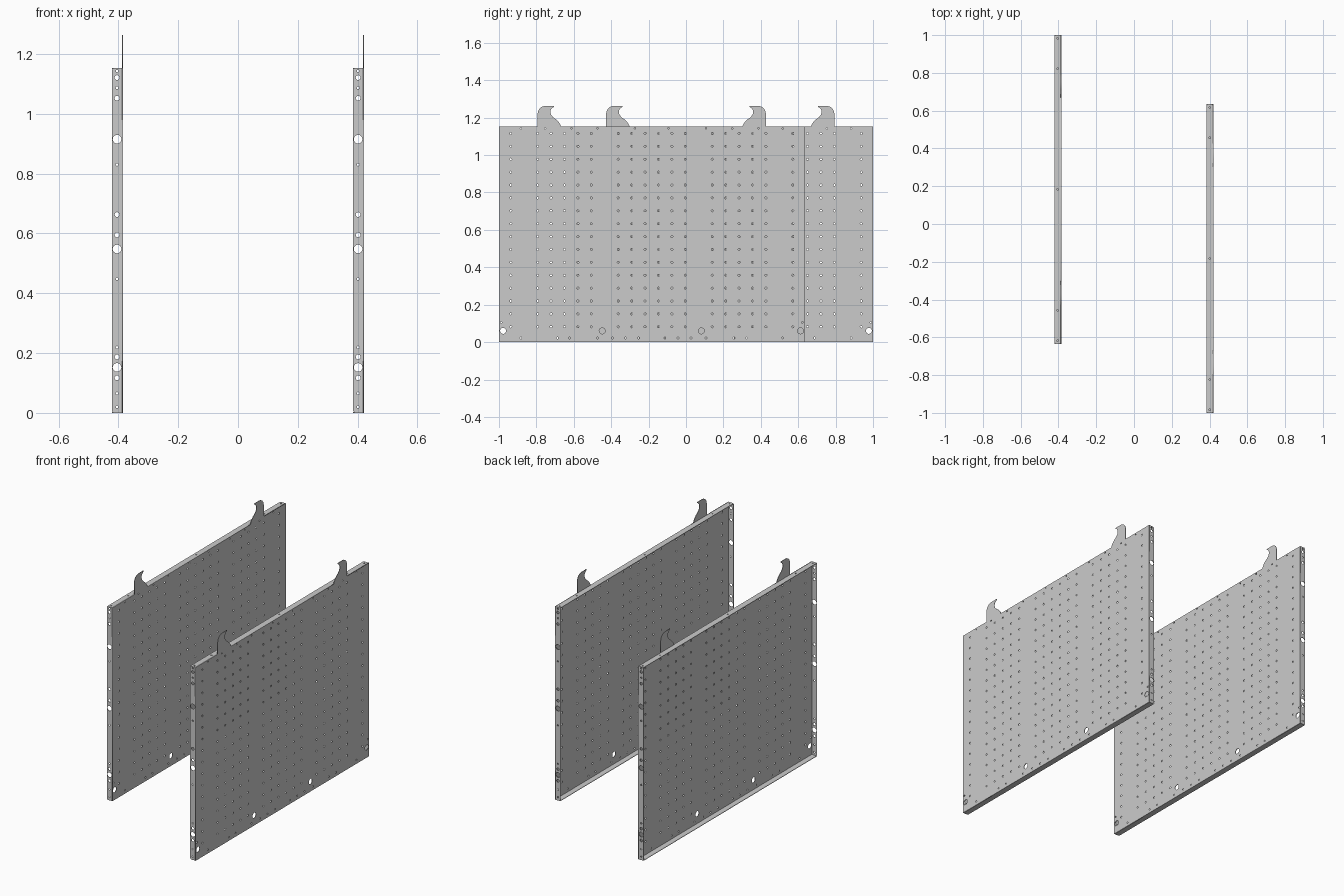
import bpy
from math import sin, cos, tau
from mathutils import Matrix, Vector

if "Cube" in bpy.data.objects:
    bpy.data.objects.remove(bpy.data.objects["Cube"])

HALF, HEIGHT, DEPTH, T = 0.817, 1.153, 0.036, 0.003
PANELS = {"left": Vector((-0.385, 0.183, 0)), "right": Vector((0.421, -0.183, 0))}


def axes(u, v, n):
    return Matrix((u, v, n)).transposed().to_4x4()


SIDE = axes((0, 1, 0), (0, 0, 1), (1, 0, 0))    # profile drawn in y, z
END = axes((1, 0, 0), (0, 0, 1), (0, -1, 0))    # profile drawn in x, z
FLAT = axes((1, 0, 0), (0, 1, 0), (0, 0, 1))    # profile drawn in x, y


def plate(name, outline, holes, orient):
    """Thin plate cut from an outline with round holes (u, v, radius)."""
    curve = bpy.data.curves.new(name, 'CURVE')
    curve.dimensions, curve.fill_mode, curve.extrude = '2D', 'BOTH', T / 2
    loops = [outline]
    for u, v, r in holes:
        n = 16 if r > 0.007 else 8
        loops.append([(u + r * cos(tau * i / n), v + r * sin(tau * i / n)) for i in range(n)])
    for loop in loops:
        s = curve.splines.new('POLY')
        s.points.add(len(loop) - 1)
        for p, (u, v) in zip(s.points, loop):
            p.co = (u, v, 0, 1)
        s.use_cyclic_u = True
    tmp = bpy.data.objects.new(name + "_tmp", curve)
    bpy.context.collection.objects.link(tmp)
    bpy.context.view_layer.update()
    mesh = bpy.data.meshes.new_from_object(tmp.evaluated_get(bpy.context.evaluated_depsgraph_get()))
    bpy.data.objects.remove(tmp)
    bpy.data.curves.remove(curve)
    mesh.transform(orient)
    mesh.name = name
    return mesh


def place(mesh, name, offset):
    """Put one copy of the part on each of the two panels."""
    for side, pos in PANELS.items():
        ob = bpy.data.objects.new(f"{side}_{name}", mesh)
        ob.location = pos + Vector(offset)
        bpy.context.collection.objects.link(ob)


def rect(u0, u1, v0, v1):
    return [(u0, v0), (u1, v0), (u1, v1), (u0, v1)]


# Perforated sheet: mirrored hole columns, plus edge and corner holes
holes = []
for s in (-1, 1):
    for k in (0, 1, 2, 4, 5, 6, 7, 8, 10):
        for row in range(16):
            holes.append((s * 0.0718 * (k + 0.5), 0.082 + 0.0689 * row, 0.0055))
    holes += [(s * y, 0.060, 0.016) for y in (0.265, 0.795)]
    holes += [(s * y, 0.022, 0.005) for y in (0.07, 0.14, 0.21, 0.29, 0.44, 0.505, 0.70)]
    holes += [(s * y, 1.143, 0.004) for y in (0.09, 0.29, 0.43, 0.57, 0.70)]
    holes.append((s * 0.805, 0.105, 0.005))
place(plate("sheet", rect(-HALF, HALF, 0, HEIGHT), holes, SIDE), "sheet", (-T / 2, 0, 0))

# End flanges with three sizes of hole and clipped outer corners
c = 0.006
outline = [(-T, 0), (-T, HEIGHT), (-DEPTH + c, HEIGHT), (-DEPTH, HEIGHT - c), (-DEPTH, c), (-DEPTH + c, 0)]
sizes = {0.0145: (0.915, 0.548, 0.152),
         0.008: (1.121, 1.052, 0.663, 0.595, 0.187, 0.117),
         0.0045: (1.143, 1.087, 0.83, 0.448, 0.219, 0.065, 0.02)}
holes = [(-0.0195, z, r) for r, zs in sizes.items() for z in zs]
flange = plate("end_flange", outline, holes, END)
place(flange, "front_flange", (0, -HALF + T / 2, 0))
place(flange, "back_flange", (0, HALF - T / 2, 0))

# Top and bottom flanges
edge = rect(-DEPTH, -T, -HALF + T, HALF - T)
holes = [(-0.0195, y, 0.0045) for y in (-0.80, -0.64, 0, 0.64, 0.80)]
place(plate("top_flange", edge, holes, FLAT), "top_flange", (0, 0, HEIGHT - T / 2))
place(plate("bottom_flange", edge, [], FLAT), "bottom_flange", (0, 0, T / 2))

# Hanging hooks, mirrored so the beaks face each other
hook = [(0, 0), (0, 0.07), (0.004, 0.086), (0.013, 0.099), (0.026, 0.107), (0.04, 0.11),
        (0.087, 0.11), (0.086, 0.104), (0.076, 0.098), (0.069, 0.087), (0.068, 0.073),
        (0.073, 0.06), (0.084, 0.048), (0.099, 0.037), (0.112, 0.024), (0.121, 0.011), (0.125, 0)]
for s, name in ((1, "front_hook"), (-1, "back_hook")):
    profile = [(s * (u - 0.61), v) for u, v in hook]
    place(plate(name, profile, [], SIDE), name, (-T / 2, 0, HEIGHT))
